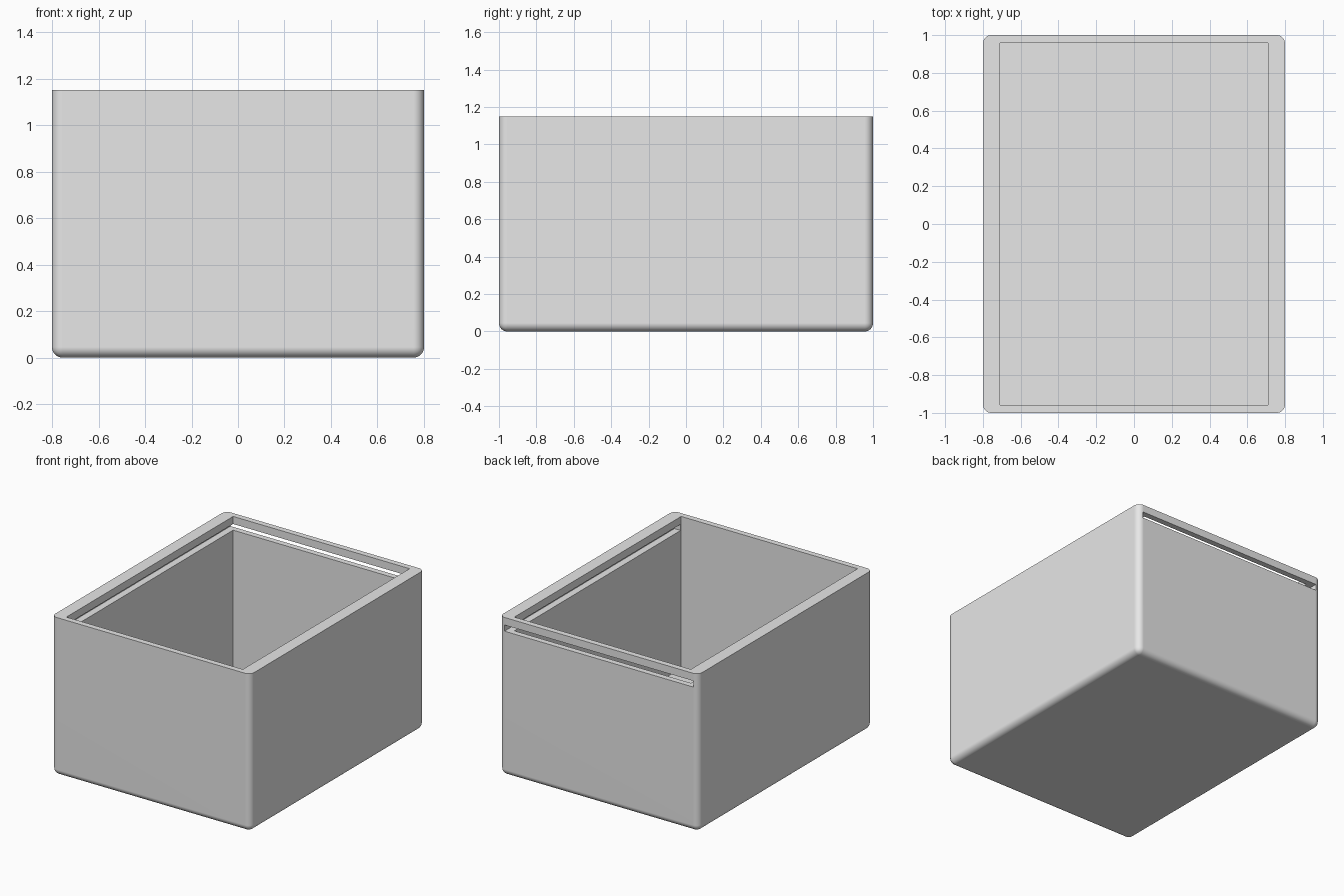
import bpy, bmesh, math

if "Cube" in bpy.data.objects:
    bpy.data.objects.remove(bpy.data.objects["Cube"], do_unlink=True)

WIDTH, LENGTH, HEIGHT = 1.6, 2.0, 1.15
SIDE_WALL, END_WALL, FLOOR = 0.09, 0.042, 0.045
RADIUS = 0.045
SLOT_HALF_WIDTH, SLOT_BOTTOM, SLOT_TOP = 0.76, 1.05, 1.095

grey = bpy.data.materials.new("light grey plastic")
grey.diffuse_color = (0.8, 0.8, 0.8, 1)
grey.use_nodes = True
grey.node_tree.nodes["Principled BSDF"].inputs["Base Color"].default_value = (0.8, 0.8, 0.8, 1)


def make_block(name, low, high, radius=0):
    """Block between two corners, rounded everywhere but the top rim if radius is set."""
    bm = bmesh.new()
    bmesh.ops.create_cube(bm, size=1)
    for v in bm.verts:
        v.co = [(a + b) / 2 + c * (b - a) for a, b, c in zip(low, high, v.co)]
    if radius:
        edges = [e for e in bm.edges if min(v.co.z for v in e.verts) < high[2] - 0.01]
        bmesh.ops.bevel(bm, geom=edges, offset=radius, segments=8, profile=0.5,
                        affect='EDGES', clamp_overlap=True)
    mesh = bpy.data.meshes.new(name)
    bm.to_mesh(mesh)
    bm.free()
    mesh.materials.append(grey)
    obj = bpy.data.objects.new(name, mesh)
    bpy.context.collection.objects.link(obj)
    return obj


# Outer shell
x, y = WIDTH / 2, LENGTH / 2
box = make_block("box_body", (-x, -y, 0), (x, y, HEIGHT), RADIUS)

# Open cavity, then the lid groove in both side walls, open through the back
cavity = make_block("cavity_cutter", (-x + SIDE_WALL, -y + END_WALL, FLOOR),
                    (x - SIDE_WALL, y - END_WALL, HEIGHT + 0.2))
slot = make_block("lid_slot_cutter", (-SLOT_HALF_WIDTH, -y + END_WALL + 0.005, SLOT_BOTTOM),
                  (SLOT_HALF_WIDTH, y + 0.2, SLOT_TOP))

bpy.ops.object.select_all(action='DESELECT')
box.select_set(True)
bpy.context.view_layer.objects.active = box
for cutter in (cavity, slot):
    cutter.hide_render = True
    cut = box.modifiers.new(cutter.name, 'BOOLEAN')
    cut.operation = 'DIFFERENCE'
    cut.solver = 'EXACT'
    cut.object = cutter
    bpy.ops.object.modifier_apply(modifier=cut.name)
    bpy.data.objects.remove(cutter, do_unlink=True)

# Smooth rounded edges, flat walls
bpy.ops.object.shade_smooth_by_angle(angle=math.radians(30))
weighted = box.modifiers.new("flat walls", 'WEIGHTED_NORMAL')
weighted.keep_sharp = True
